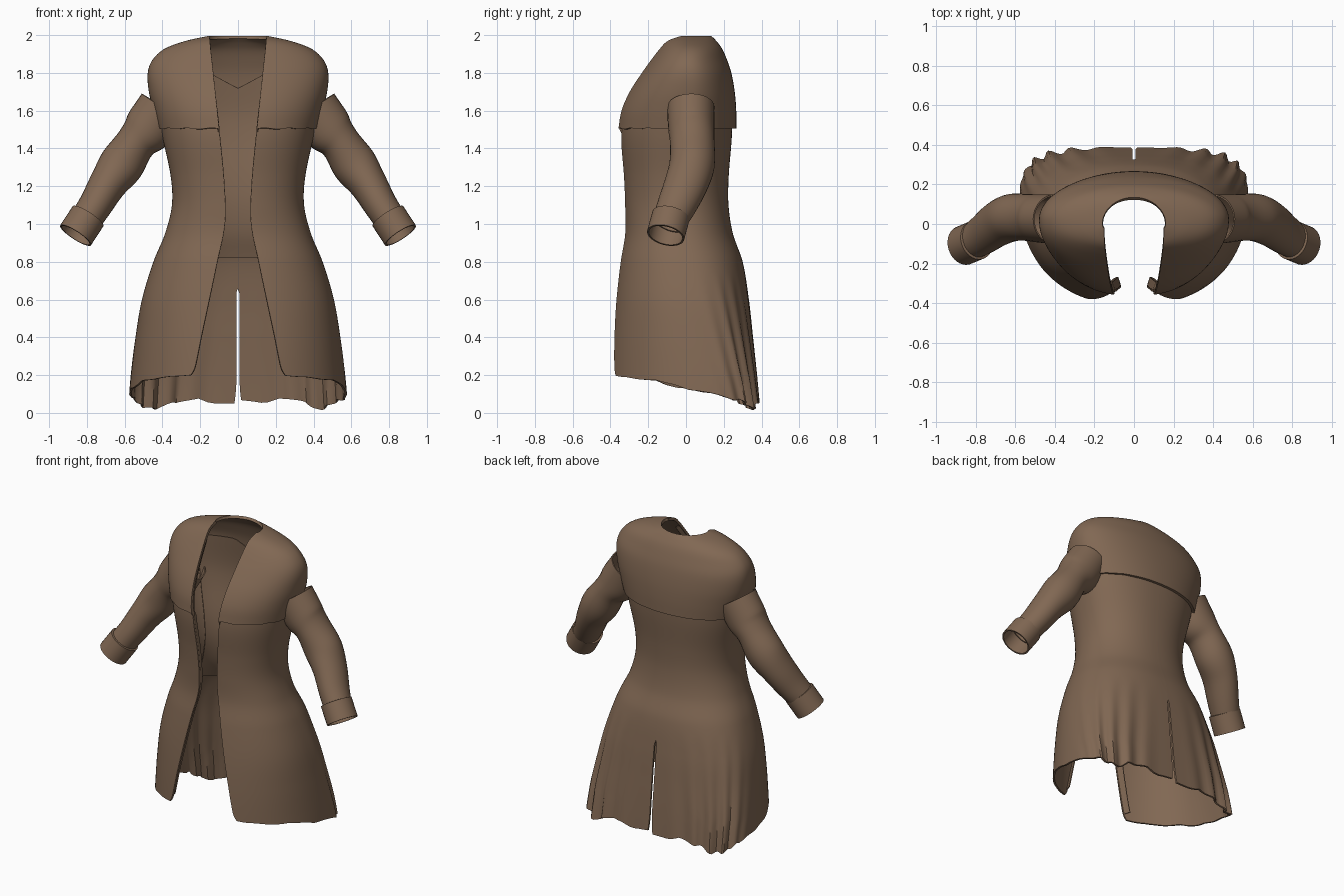
import bpy, bmesh, math, random
from mathutils import Vector

if "Cube" in bpy.data.objects:
    bpy.data.objects.remove(bpy.data.objects["Cube"])

random.seed(4)
cloth = bpy.data.materials.new("brown cloth")
cloth.diffuse_color = (0.22, 0.138, 0.087, 1)
cloth.use_nodes = True
cloth.node_tree.nodes["Principled BSDF"].inputs["Base Color"].default_value = cloth.diffuse_color

# z, half width, front y, back y, widest y, back squareness
BODY = [(0.00, .585, -.415, .392, .13, 3.3), (0.20, .567, -.412, .375, .11, 3.0),
        (0.40, .542, -.400, .355, .07, 2.7), (0.60, .508, -.380, .333, .03, 2.5),
        (0.80, .448, -.352, .300, .00, 2.3), (0.95, .386, -.325, .248, -.03, 2.2),
        (1.10, .350, -.325, .225, -.04, 2.2), (1.25, .356, -.332, .226, -.04, 2.2),
        (1.47, .402, -.348, .243, -.02, 2.2), (1.60, .425, -.325, .243, .00, 2.1),
        (1.80, .440, -.215, .215, .01, 2.0)]
YOKE = [(1.50, .422, -.365, .267, .00, 2.1), (1.60, .448, -.348, .266, .01, 2.1),
        (1.70, .472, -.305, .258, .02, 2.1), (1.80, .478, -.240, .240, .02, 2.1),
        (1.87, .452, -.190, .217, .02, 2.0), (1.93, .385, -.145, .190, .02, 2.0),
        (1.97, .275, -.110, .160, .01, 2.0), (1.995, .160, -.060, .135, .00, 2.0)]
# half width of the front opening by height
GAP = [(0.0, .36), (.17, .27), (.2, .25), (.23, .232), (.3, .215), (.4, .195), (.6, .152),
       (.8, .11), (1.0, .07), (1.2, .072), (1.5, .10), (1.8, .132), (2.0, .152)]
# hem height from front edge (0) to centre back (1)
HEM = [(0, .20), (.2, .175), (.4, .11), (.55, .07), (.72, .025), (.85, .06), (1, .065)]


def curve(table, x):
    """Smooth interpolation of every column of a table."""
    n = len(table)
    x = min(max(x, table[0][0]), table[-1][0])
    i = 0
    while i < n - 2 and x > table[i + 1][0]:
        i += 1
    h = table[i + 1][0] - table[i][0]
    u = (x - table[i][0]) / h

    def slope(k, c):
        a, b = table[max(k - 1, 0)], table[min(k + 1, n - 1)]
        return (b[c] - a[c]) / (b[0] - a[0])
    out = []
    for c in range(1, len(table[0])):
        p, q = table[i][c], table[i + 1][c]
        out.append((2*u**3 - 3*u*u + 1)*p + (u**3 - 2*u*u + u)*h*slope(i, c)
                   + (3*u*u - 2*u**3)*q + (u**3 - u*u)*h*slope(i + 1, c))
    return out


def finish(name, bm, thick, mirror=False):
    me = bpy.data.meshes.new(name)
    bm.to_mesh(me)
    bm.free()
    ob = bpy.data.objects.new(name, me)
    bpy.context.collection.objects.link(ob)
    me.materials.append(cloth)
    s = ob.modifiers.new("thickness", 'SOLIDIFY')
    s.thickness, s.offset = thick, -1
    if mirror:
        ob.modifiers.new("mirror", 'MIRROR').use_mirror_merge = False
    bpy.ops.object.select_all(action='DESELECT')
    ob.select_set(True)
    bpy.context.view_layer.objects.active = ob
    bpy.ops.object.convert(target='MESH')
    bpy.ops.object.shade_smooth_by_angle(angle=math.radians(40))
    return ob


def section(table, z, t, slit=0.0, inset=0.0):
    """Point at fraction t from the front opening to the centre back."""
    a, yf, yb, cy, nb = curve(table, z)
    g = curve(GAP, z)[0]
    nf = 2.25
    t0 = math.asin(min(g / a, .98) ** (nf / 2))
    t1 = math.pi - math.asin((slit / a) ** (nb / 2))
    th = t0 + (t1 - t0) * t
    s, c = max(math.sin(th), 0), math.cos(th)
    n = nf if c > 0 else nb
    x = (a - inset) * s ** (2 / n)
    r = abs(c) ** (2 / n)
    y = cy + (yf + inset - cy) * r if c > 0 else cy + (yb - inset - cy) * r
    return Vector((x, y, z))


def shell(name, point, rows, cols, thick):
    """Both halves of an open garment panel from point(side, v, t)."""
    bm = bmesh.new()
    for side in (1, -1):
        grid = []
        for r in range(rows + 1):
            row = []
            for c in range(cols + 1):
                p = point(side, r / rows, c / cols)
                row.append(bm.verts.new((p.x * side, p.y, p.z)))
            grid.append(row)
        for r in range(rows):
            for c in range(cols):
                f = [grid[r][c], grid[r+1][c], grid[r+1][c+1], grid[r][c+1]]
                bm.faces.new(f if side > 0 else f[::-1])
    bmesh.ops.remove_doubles(bm, verts=bm.verts, dist=.0002)
    return finish(name, bm, thick)


# Coat body and flared skirt, ragged hem, back vent and folds
ragged = {(s, k): random.uniform(-.016, .016) for s in (1, -1) for k in range(40)}


def body_point(side, v, t):
    k = t * 26
    i = int(k)
    wob = ragged[side, i] + (ragged[side, i + 1] - ragged[side, i]) * (k - i)
    hem = max(curve(HEM, t)[0] + wob * min(1, .3 + t), .0)
    z = 1.53 + (hem - 1.53) * v
    slit = 0 if z > .645 else .008 + .02 * max(0, (.2 - z) / .2) ** 2
    p = section(BODY, z, t, slit)
    low = max(0, (.75 - z) / .75)
    amp = .014 * low * max(0, min(1, (t - .4) * 5)) * min(1, (1 - t) * 6)
    w = math.sin(t * 62 + side) * amp
    p.x += w * .6
    p.y += w * (1 if t > .6 else .2)
    return p


shell("coat_body", body_point, 80, 64, .012)

# Shoulder yoke overlapping the body, with a slightly wavy lower edge
def yoke_point(side, v, t):
    z = 1.995 - .49 * (1 - math.cos(v * math.pi / 2)) if v < 1 else 1.505
    p = section(YOKE, z, t)
    if v == 1:
        p.z += .004 * math.sin(t * 50) * (1 - t)
    return p


shell("shoulder_yoke", yoke_point, 32, 48, .018)

# Turned-in facing along each front edge
def facing_point(side, v, t):
    z = 1.9 + (.24 - 1.9) * v
    p = section(YOKE if z > 1.5 else BODY, z, 0)
    return p + Vector((.014 * t + .004, .045 * t + .006, 0))


bm_face = shell("front_facing", facing_point, 50, 3, .006)

# Back lining with a shallow notched neckline
def lining_point(side, v, t):
    tt = .62 + .38 * t
    top = 1.72 + .08 * min(1, (1 - t) * 3)
    return section(BODY, top + (.822 - top) * v, tt, 0, .022)


shell("back_lining", lining_point, 30, 16, .006)

# Sleeve path: parameter, x, y, z, radius across, radius in depth
SLEEVE = [(0, .40, .025, 1.62, .130, .125), (1, .475, .028, 1.505, .132, .122),
          (2, .540, .033, 1.43, .107, .118), (3, .617, .032, 1.315, .119, .120),
          (4, .690, .000, 1.21, .100, .115), (5, .755, -.048, 1.10, .089, .104),
          (6, .815, -.090, 1.01, .084, .090)]
CUFF = [(0, .793, -.080, 1.043, .082, .088), (.08, .794, -.0805, 1.041, .097, .101),
        (1, .860, -.108, .940, .097, .101)]


def tube(name, table, samples, thick, ring=32):
    bm = bmesh.new()
    pts = [curve(table, s) if len(table) > 3 else list(table[s][1:]) for s in samples]
    loops = []
    for i, p in enumerate(pts):
        a, b = pts[max(i - 1, 0)], pts[min(i + 1, len(pts) - 1)]
        if len(table) <= 3:
            a, b = pts[0], pts[-1]
        d = (Vector(b[:3]) - Vector(a[:3])).normalized()
        u = Vector((0, 1, 0)).cross(d).normalized()
        w = d.cross(u)
        loops.append([bm.verts.new(Vector(p[:3]) + u * p[3] * math.cos(k * math.tau / ring)
                                   + w * p[4] * math.sin(k * math.tau / ring))
                      for k in range(ring)])
    for lo, hi in zip(loops, loops[1:]):
        for k in range(ring):
            j = (k + 1) % ring
            bm.faces.new((lo[k], lo[j], hi[j], hi[k]))
    return finish(name, bm, thick, True)


tube("sleeves", SLEEVE, [i / 5 for i in range(31)], .008)
tube("sleeve_cuffs", CUFF, [0, 1, 2], .01)
